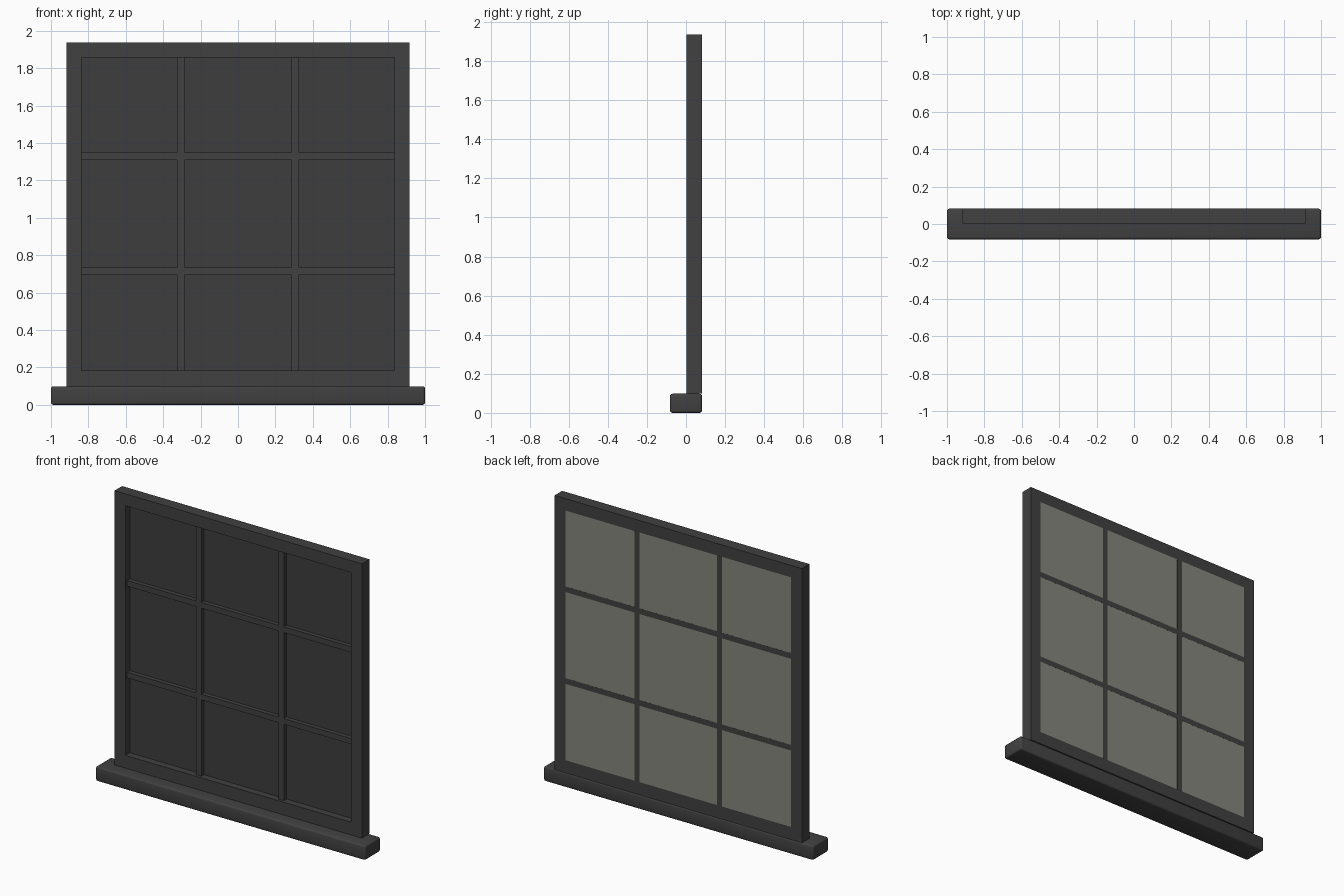
import bpy, bmesh

if "Cube" in bpy.data.objects:
    bpy.data.objects.remove(bpy.data.objects["Cube"])


def material(name, rgb):
    m = bpy.data.materials.new(name)
    m.diffuse_color = (*rgb, 1)
    m.use_nodes = True
    m.node_tree.nodes["Principled BSDF"].inputs["Base Color"].default_value = m.diffuse_color
    return m


DARK = material("charcoal frame", (0.052, 0.052, 0.052))
GLASS = material("dark glass", (0.048, 0.048, 0.048))
GREY = material("warm grey backing", (0.235, 0.235, 0.205))


def finish(name, bm, *mats):
    bmesh.ops.recalc_face_normals(bm, faces=bm.faces)
    me = bpy.data.meshes.new(name)
    bm.to_mesh(me)
    bm.free()
    for m in mats:
        me.materials.append(m)
    ob = bpy.data.objects.new(name, me)
    bpy.context.collection.objects.link(ob)
    return ob


def box(name, x0, x1, y0, y1, z0, z1, *mats):
    bm = bmesh.new()
    bmesh.ops.create_cube(bm, size=1)
    for v in bm.verts:
        v.co = ((x0 + x1) / 2 + v.co.x * (x1 - x0),
                (y0 + y1) / 2 + v.co.y * (y1 - y0),
                (z0 + z1) / 2 + v.co.z * (z1 - z0))
    return finish(name, bm, *mats)


BACK = 0.082
OPEN_X, OPEN_Z0, OPEN_Z1 = 0.837, 0.183, 1.856

# outer frame: a square ring with a rectangular section
bm = bmesh.new()


def loop(x, z0, z1, y):
    return [bm.verts.new((a, y, b)) for a, b in
            ((-x, z0), (x, z0), (x, z1), (-x, z1))]


rings = [loop(0.917, 0.098, 1.936, 0.002), loop(0.917, 0.098, 1.936, BACK),
         loop(OPEN_X, OPEN_Z0, OPEN_Z1, BACK), loop(OPEN_X, OPEN_Z0, OPEN_Z1, 0.002)]
for r in range(4):
    a, b = rings[r], rings[(r + 1) % 4]
    for i in range(4):
        j = (i + 1) % 4
        bm.faces.new((a[i], a[j], b[j], b[i]))
finish("outer_frame", bm, DARK)

# glazing bars, set back from the frame front and just proud of the backing
for side, x in (("left", -0.306), ("right", 0.306)):
    box("vertical_bar_" + side, x - 0.019, x + 0.019, 0.021, BACK + 0.0004,
        OPEN_Z0, OPEN_Z1, DARK)
for side, z in (("lower", 0.714), ("upper", 1.329)):
    box("horizontal_bar_" + side, -OPEN_X, OPEN_X, 0.021, BACK + 0.0003,
        z - 0.019, z + 0.019, DARK)

# glass pane: dark in front, grey on the rear face
pane = box("glass_pane", -OPEN_X, OPEN_X, 0.05, BACK, OPEN_Z0, OPEN_Z1, GLASS, GREY)
for p in pane.data.polygons:
    p.material_index = 1 if p.normal.y > 0.5 else 0

# rounded sill
sill = box("sill", -1, 1, -0.082, 0.082, 0, 0.098, DARK)
bev = sill.modifiers.new("rounded_edges", 'BEVEL')
bev.width = 0.012
bev.segments = 3
bpy.context.view_layer.objects.active = sill
sill.select_set(True)
bpy.ops.object.modifier_apply(modifier=bev.name)
bpy.ops.object.shade_smooth_by_angle()
